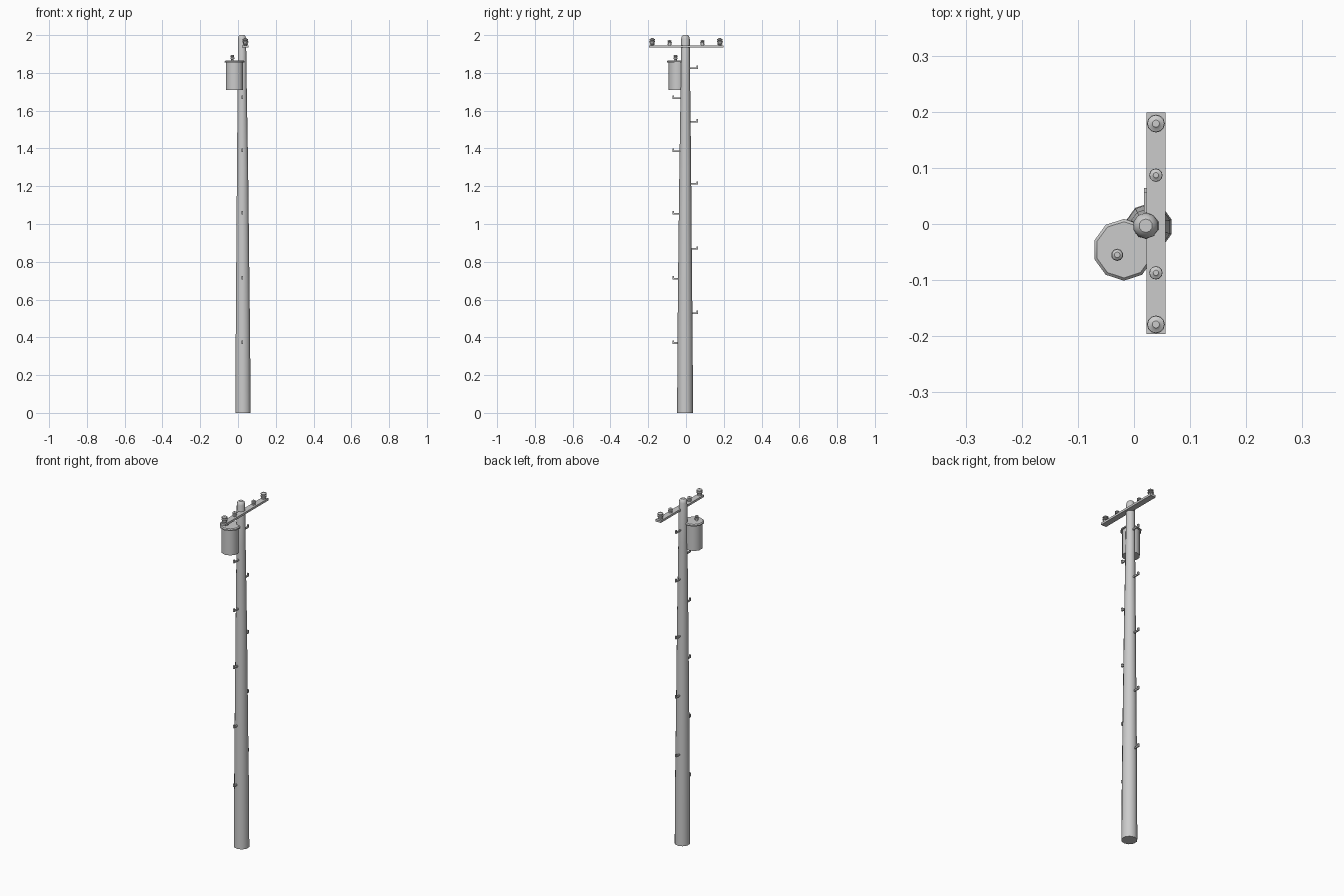
import bpy
from math import cos, sin, radians, tau

if "Cube" in bpy.data.objects:
    bpy.data.objects.remove(bpy.data.objects["Cube"])


def make(name, verts, faces, smooth=True):
    mesh = bpy.data.meshes.new(name)
    mesh.from_pydata(verts, [], faces)
    ob = bpy.data.objects.new(name, mesh)
    bpy.context.collection.objects.link(ob)
    if smooth:
        bpy.ops.object.select_all(action='DESELECT')
        ob.select_set(True)
        bpy.context.view_layer.objects.active = ob
        bpy.ops.object.shade_smooth_by_angle(angle=radians(40))
    return ob


def stack(name, rings, n, turn=90):
    """Capped tube through horizontal rings (x, y, z, radius)."""
    verts = [(x + r * cos(radians(turn) + tau * i / n),
              y + r * sin(radians(turn) + tau * i / n), z)
             for x, y, z, r in rings for i in range(n)]
    faces = [(k * n + i, k * n + (i + 1) % n,
              (k + 1) * n + (i + 1) % n, (k + 1) * n + i)
             for k in range(len(rings) - 1) for i in range(n)]
    last = (len(rings) - 1) * n
    faces += [tuple(reversed(range(n))), tuple(range(last, last + n))]
    return make(name, verts, faces)


def lathe(name, x, y, profile, n, turn=90):
    return stack(name, [(x, y, z, r) for r, z in profile], n, turn)


def box(name, lo, hi):
    verts = [(x, y, z) for z in (lo[2], hi[2])
             for x, y in ((lo[0], lo[1]), (hi[0], lo[1]), (hi[0], hi[1]), (lo[0], hi[1]))]
    faces = [(3, 2, 1, 0), (4, 5, 6, 7), (0, 1, 5, 4),
             (1, 2, 6, 5), (2, 3, 7, 6), (3, 0, 4, 7)]
    return make(name, verts, faces, False)


# Slightly bowed, tapering wooden pole with a chamfered top
stack("pole", [(0.027, -0.005, 0, 0.042), (0.026, -0.005, 0.4, 0.040),
               (0.025, -0.005, 0.8, 0.036), (0.024, -0.004, 1.3, 0.031),
               (0.022, -0.003, 1.75, 0.025), (0.021, -0.003, 1.98, 0.023),
               (0.021, -0.003, 1.994, 0.019), (0.021, -0.003, 2.0, 0.012)], 10)

# Crossarm
box("crossarm", (0.022, -0.196, 1.934), (0.056, 0.199, 1.946))


# Insulators: stacked discs on the crossarm
def insulator(name, y, r, h):
    z = 1.944
    profile = [(0.5 * r, z), (0.5 * r, z + 0.12 * h)]
    for k, s in enumerate((0.85, 1.0, 0.95)):
        a = z + h * (0.12 + 0.29 * k)
        profile += [(s * r, a + 0.02 * h), (s * r, a + 0.16 * h),
                    (0.6 * r, a + 0.22 * h), (0.6 * r, a + 0.28 * h)]
    profile[-1] = (0.4 * r, z + h)
    lathe(name, 0.039, y, profile, 12)


for side, label in ((-1, "front"), (1, "back")):
    insulator("outer_insulator_" + label, side * 0.179, 0.016, 0.040)
    insulator("inner_insulator_" + label, side * 0.087, 0.012, 0.030)

# Transformer can, overhanging lid and bushing
TX, TY = -0.018, -0.046
lathe("transformer_can", TX, TY, [(0.047, 1.71), (0.047, 1.857)], 10)
lathe("transformer_lid", TX, TY, [(0.055, 1.855), (0.055, 1.861), (0.050, 1.866)], 10)
lathe("transformer_bushing", -0.030, -0.055,
      [(0.007, 1.862), (0.007, 1.872), (0.011, 1.874), (0.011, 1.881),
       (0.007, 1.883), (0.010, 1.886), (0.010, 1.892), (0.005, 1.896)], 10)


# Climbing pegs with upturned tips, alternating sides
def peg(name, side, z, tip):
    path = [(0.005, z), (tip - 0.003, z), (tip - 0.003, z + 0.014)]
    t = 0.004
    (a, _), (b, _), (_, top) = path
    outline = [(a, z - t), (b + t, z - t), (b + t, top), (b - t, top), (b - t, z + t), (a, z + t)]
    verts = [(0.022 + dx, side * y, h) for dx in (-t, t) for y, h in outline]
    faces = [tuple(range(6)), tuple(range(11, 5, -1))]
    faces += [(i, i + 6, (i + 1) % 6 + 6, (i + 1) % 6) for i in range(6)]
    if side > 0:
        faces = [tuple(reversed(f)) for f in faces]
    make(name, verts, faces, False)


for i, z in enumerate((0.528, 0.868, 1.212, 1.542, 1.824)):
    peg(f"back_peg_{i}", 1, z, 0.063)
for i, z in enumerate((0.37, 0.711, 1.055, 1.385, 1.667)):
    peg(f"front_peg_{i}", -1, z, 0.070)
